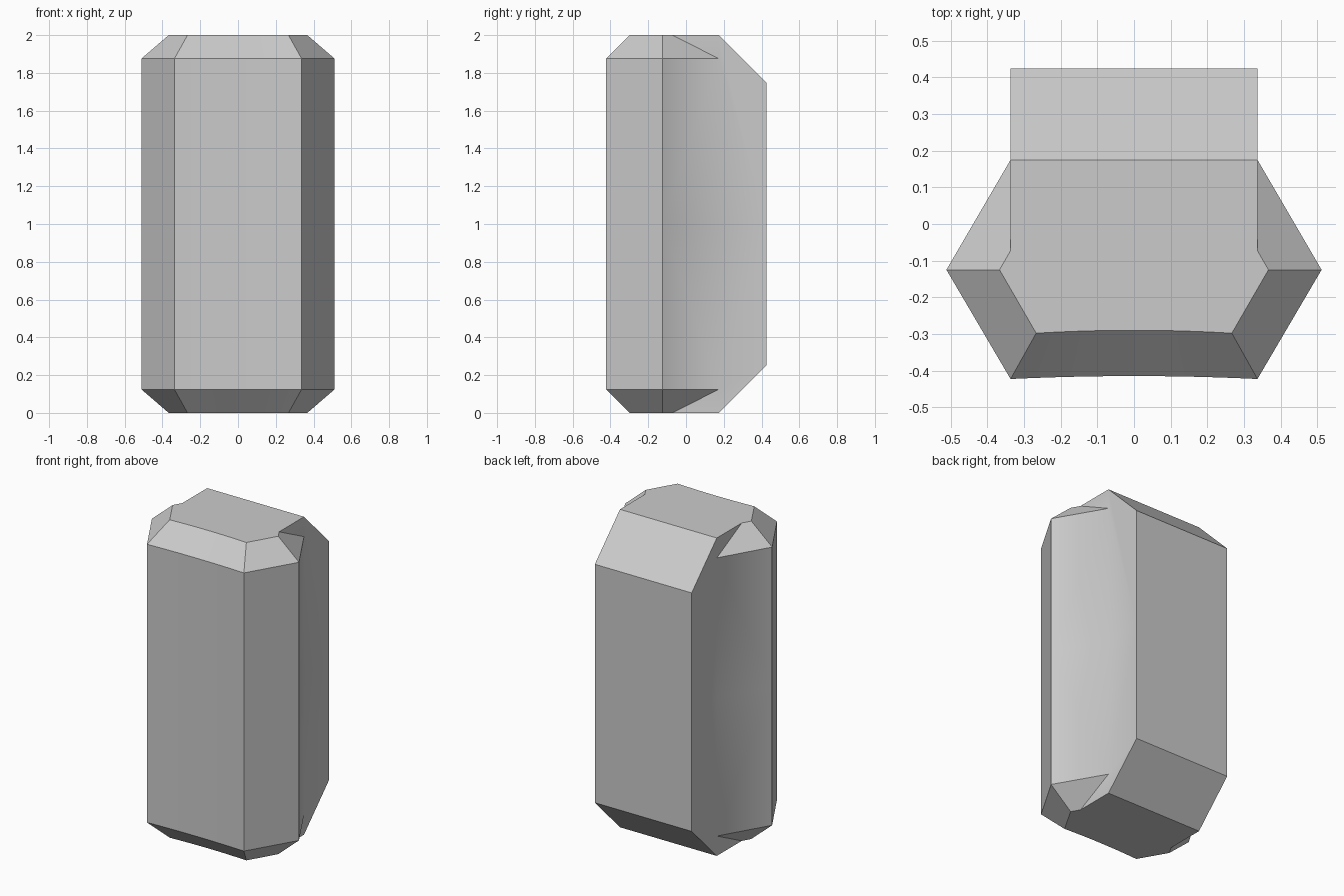
import bpy
import bmesh

cube = bpy.data.objects.get("Cube")
if cube:
    bpy.data.objects.remove(cube, do_unlink=True)

grey = bpy.data.materials.new("light grey")
grey.use_nodes = True
colour = (0.6, 0.6, 0.6, 1)
grey.diffuse_color = colour
grey.node_tree.nodes["Principled BSDF"].inputs["Base Color"].default_value = colour

# One quarter of the body, mirrored left-right and top-bottom about its middle
HALF, SHOULDER = 1.0, 0.875
BACK, BACK_TOP, RIDGE = 0.425, 0.75, 0.175
bm = bmesh.new()


def v(x, y, z):
    return bm.verts.new((x, y, z))


def face(*verts):
    return bm.faces.new(verts)


# Slightly hollow front panel with its bevelled top
STEPS = 6
waist, shoulder, rim = [], [], []
for i in range(STEPS + 1):
    t = i / STEPS
    y = -0.415 - 0.008 * t * t
    waist.append(v(0.337 * t, y, 0))
    shoulder.append(v(0.337 * t, y, SHOULDER))
    rim.append(v(0.267 * t, y + 0.125, HALF))

# Side corner, crease against the rear block, and rear block corners
waist.append(v(0.512, -0.125, 0))
shoulder.append(v(0.512, -0.125, SHOULDER))
rim.append(v(0.367, -0.125, HALF))
waist.append(v(0.337, RIDGE, 0))
shoulder.append(v(0.337, RIDGE, SHOULDER))
rim.append(v(0.337, -0.073, HALF))
ridge, ridge_mid = v(0.337, RIDGE, HALF), v(0, RIDGE, HALF)
back, back_mid = v(0.337, BACK, BACK_TOP), v(0, BACK, BACK_TOP)
back_low, back_low_mid = v(0.337, BACK, 0), v(0, BACK, 0)

# Walls and bevels around the front hexagon
for lower, upper in ((waist, shoulder), (shoulder, rim)):
    for i in range(len(lower) - 1):
        face(lower[i], lower[i + 1], upper[i + 1], upper[i])

# Rear block side, back, back slope and flat top
face(waist[-1], back_low, back, ridge, shoulder[-1])
face(shoulder[-1], ridge, rim[-1])
face(back_low, back_low_mid, back_mid, back)
face(back, back_mid, ridge_mid, ridge)
face(*rim, ridge, ridge_mid)

bmesh.ops.recalc_face_normals(bm, faces=bm.faces)
mesh = bpy.data.meshes.new("body")
bm.to_mesh(mesh)
bm.free()
mesh.materials.append(grey)
body = bpy.data.objects.new("body", mesh)
body.location.z = HALF
bpy.context.collection.objects.link(body)

bpy.ops.object.select_all(action="DESELECT")
body.select_set(True)
bpy.context.view_layer.objects.active = body
mirror = body.modifiers.new("Mirror", "MIRROR")
mirror.use_axis = (True, False, True)
bpy.ops.object.modifier_apply(modifier=mirror.name)

# Outward normals, soft creases, crisp corners
bm = bmesh.new()
bm.from_mesh(body.data)
bmesh.ops.recalc_face_normals(bm, faces=bm.faces)
bm.to_mesh(body.data)
bm.free()
bpy.ops.object.shade_smooth_by_angle(angle=0.6)
